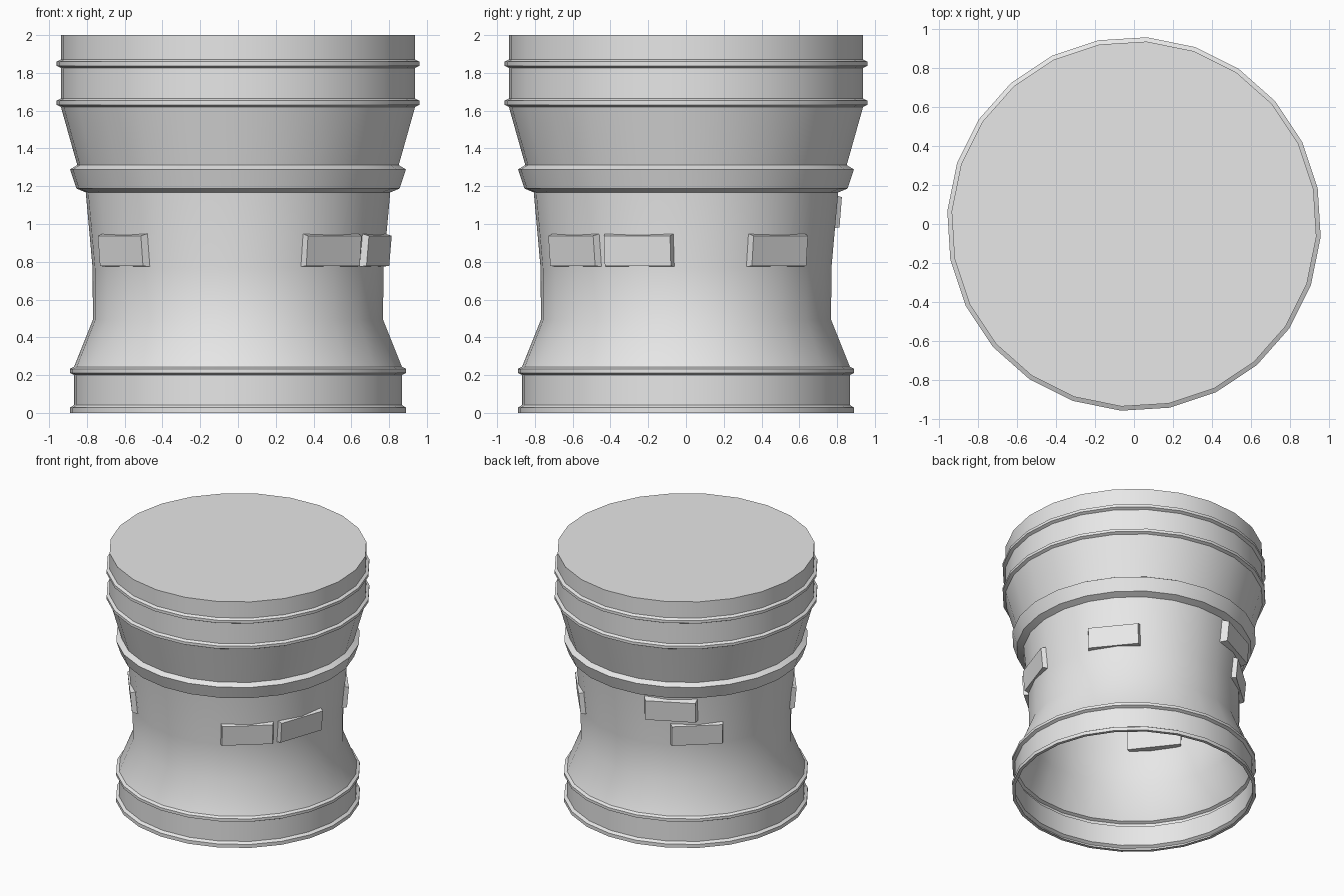
import bpy, bmesh, math
from mathutils import Matrix, Vector

if "Cube" in bpy.data.objects:
    bpy.data.objects.remove(bpy.data.objects["Cube"], do_unlink=True)

SIDES = 24
PHASE = math.radians(-4)

grey = bpy.data.materials.new("light_grey")
grey.use_nodes = True
grey.diffuse_color = (0.8, 0.8, 0.8, 1)
grey.node_tree.nodes["Principled BSDF"].inputs["Base Color"].default_value = (0.8, 0.8, 0.8, 1)


def finish(bm, name):
    mesh = bpy.data.meshes.new(name)
    bm.to_mesh(mesh)
    bm.free()
    mesh.materials.append(grey)
    obj = bpy.data.objects.new(name, mesh)
    bpy.context.collection.objects.link(obj)
    return obj


def rib(r, z, out=0.022):
    # Rounded band standing out from a wall of radius r
    return [(r, z - 0.022), (r + out, z - 0.011), (r + out, z + 0.011), (r, z + 0.022)]


# Shell: open underneath, capped on top
profile = [(0.868, 0), (0.892, 0), (0.892, 0.028), (0.87, 0.042)]
profile += rib(0.87, 0.222)
profile += [(0.77, 0.493), (0.772, 0.77), (0.808, 1.167)]       # waist
profile += [(0.858, 1.188), (0.891, 1.289), (0.853, 1.312)]     # collar
profile += rib(0.94, 1.642) + rib(0.94, 1.848) + [(0.94, 2.0)]  # drum

bm = bmesh.new()
rings = []
for r, z in profile:
    angles = [PHASE + math.tau * i / SIDES for i in range(SIDES)]
    rings.append([bm.verts.new((r * math.cos(a), r * math.sin(a), z)) for a in angles])
for low, high in zip(rings, rings[1:]):
    for i in range(SIDES):
        j = (i + 1) % SIDES
        bm.faces.new((low[i], low[j], high[j], high[i]))
bm.faces.new(rings[-1])
shell = finish(bm, "shell")
bpy.context.view_layer.objects.active = shell
shell.select_set(True)
bpy.ops.object.shade_smooth_by_angle(angle=math.radians(30))


def wall_block(name, degrees, radius, z):
    # Tapered block set through the wall, leaning with the flare
    bm = bmesh.new()
    bmesh.ops.create_cube(bm, size=2)
    for v in bm.verts:
        outer = v.co.x > 0
        v.co = Vector((0 if outer else -0.075,
                       v.co.y * (0.185 if outer else 0.2),
                       v.co.z * (0.08 if outer else 0.095)))
    place = (Matrix.Rotation(math.radians(degrees), 4, "Z")
             @ Matrix.Translation((radius, 0, z))
             @ Matrix.Rotation(math.radians(5), 4, "Y"))
    bmesh.ops.transform(bm, matrix=place, verts=bm.verts)
    finish(bm, name)


for name, degrees in (("front_left_block", -50), ("left_block", -19), ("back_left_block", 39),
                      ("back_block", 131), ("front_right_block", 218)):
    wall_block(name, degrees, 0.79, 0.858)
wall_block("upper_back_block", 117, 0.825, 1.062)
